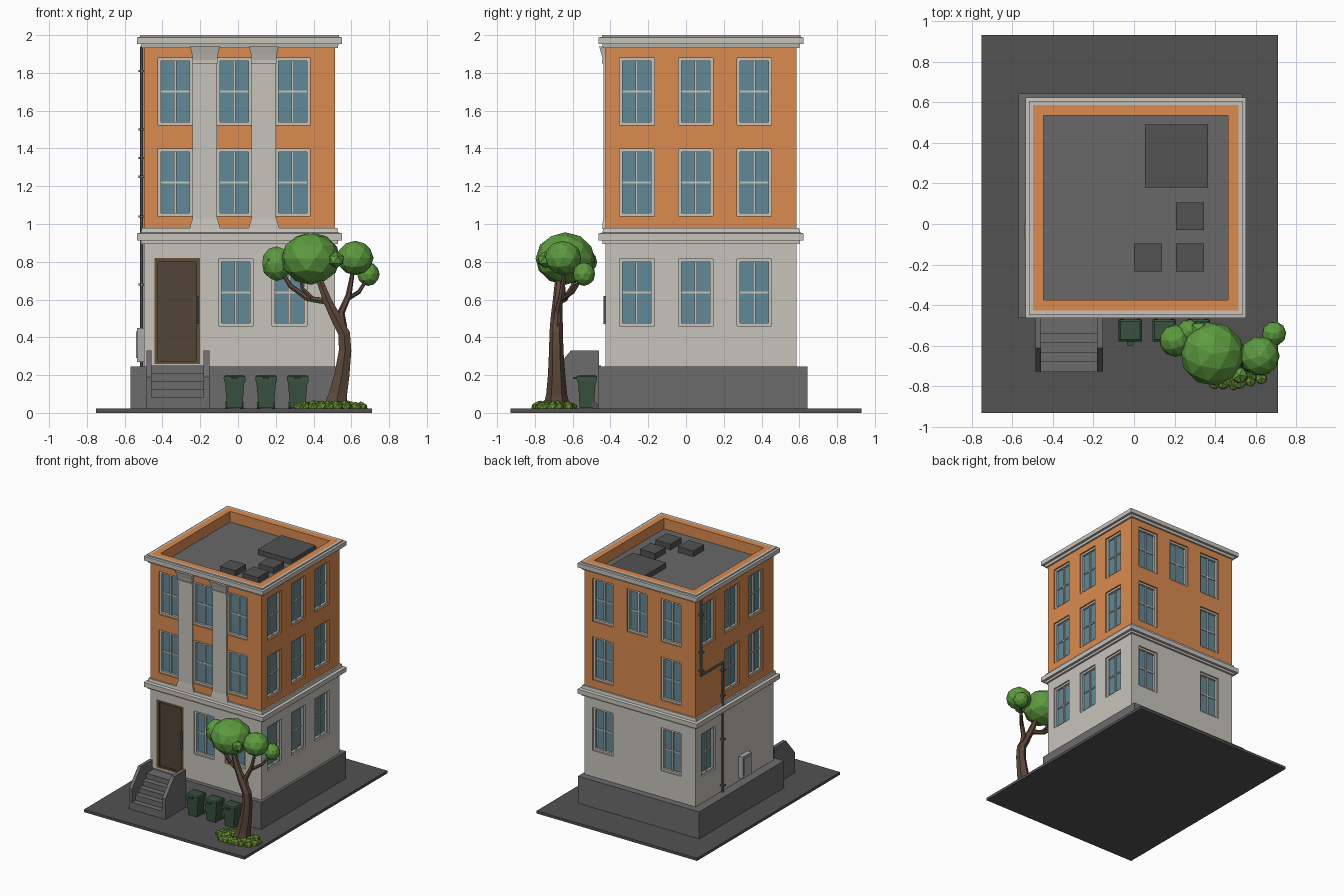
import bpy, bmesh, math, random
from mathutils import Vector, Matrix

if "Cube" in bpy.data.objects:
    bpy.data.objects.remove(bpy.data.objects["Cube"])

random.seed(4)
CX, CY, H = 0.0085, 0.08, 0.506          # building centre and half width


def mat(name, r, g, b):
    m = bpy.data.materials.new(name)
    m.diffuse_color = (r, g, b, 1)
    m.use_nodes = True
    m.node_tree.nodes["Principled BSDF"].inputs["Base Color"].default_value = m.diffuse_color
    return m


ORANGE = mat("orange", .70, .26, .08)
CREAM = mat("cream", .57, .55, .50)
ASPHALT = mat("asphalt", .085, .085, .085)
STONE = mat("stone", .15, .15, .15)
ROOF = mat("roof", .14, .14, .14)
GLASS = mat("glass", .12, .25, .31)
WOOD = mat("door_brown", .085, .06, .04)
WOOD2 = mat("frame_brown", .12, .075, .035)
PIPE = mat("pipe", .12, .12, .13)
METAL = mat("metal", .4, .4, .4)
BARK = mat("bark", .11, .065, .045)
LEAF = mat("leaf", .11, .33, .05)
BUSH = mat("bush", .14, .29, .03)
BIN = mat("bin_green", .04, .085, .05)


def finish(name, bm, m):
    bmesh.ops.recalc_face_normals(bm, faces=bm.faces)
    me = bpy.data.meshes.new(name)
    bm.to_mesh(me)
    bm.free()
    ob = bpy.data.objects.new(name, me)
    bpy.context.collection.objects.link(ob)
    if m:
        me.materials.append(m)
    return ob


def loft(bm, rings, closed=False):
    """Skin equal-length rings of points; cap the ends, or close the loop."""
    vs = [[bm.verts.new(p) for p in r] for r in rings]
    n = len(vs[0])
    pairs = list(zip(vs, vs[1:])) + ([(vs[-1], vs[0])] if closed else [])
    for a, b in pairs:
        for i in range(n):
            bm.faces.new((a[i], a[(i + 1) % n], b[(i + 1) % n], b[i]))
    if not closed:
        bm.faces.new(vs[0])
        bm.faces.new(vs[-1])


def rect(x0, x1, y0, y1, z):
    return [(x0, y0, z), (x1, y0, z), (x1, y1, z), (x0, y1, z)]


def boxes(name, items, m):
    bm = bmesh.new()
    for x0, x1, y0, y1, z0, z1 in items:
        loft(bm, [rect(x0, x1, y0, y1, z0), rect(x0, x1, y0, y1, z1)])
    return finish(name, bm, m)


def square(h, z):
    return rect(CX - h, CX + h, CY - h, CY + h, z)


def tube(name, pts, radii, m, res=1):
    cu = bpy.data.curves.new(name, 'CURVE')
    cu.dimensions, cu.bevel_depth, cu.bevel_resolution = '3D', 1, res
    cu.use_fill_caps = True
    sp = cu.splines.new('POLY')
    sp.points.add(len(pts) - 1)
    sp.use_smooth = False
    for p, co, r in zip(sp.points, pts, radii):
        p.co, p.radius = (*co, 1), r
    cu.materials.append(m)
    ob = bpy.data.objects.new(name, cu)
    bpy.context.collection.objects.link(ob)
    bpy.ops.object.select_all(action='DESELECT')
    ob.select_set(True)
    bpy.context.view_layer.objects.active = ob
    bpy.ops.object.convert(target='MESH')


def side(k, u0, u1, d0, d1, z0, z1):
    """Box on wall k (front, right, back, left): u along, d outwards."""
    R = Matrix.Rotation(k * math.pi / 2, 2)
    a, b = R @ Vector((u0, -H - d0)), R @ Vector((u1, -H - d1))
    xs, ys = sorted((a.x + CX, b.x + CX)), sorted((a.y + CY, b.y + CY))
    return (*xs, *ys, z0, z1)


# ground, plinth
boxes("ground_slab", [(-.752, .71, -.93, .93, 0, .022)], ASPHALT)
boxes("plinth", [(-.57, .535, -.462, .642, .02, .245)], STONE)

# windows: (wall, row, column offsets)
U = (-.34, -.028, .281)
ROWS = ((.46, .815), (1.042, 1.397), (1.524, 1.878))
layout = [(0, 0, (-.021, .264)), (0, 1, U), (0, 2, U),
          (1, 0, U), (1, 1, U), (1, 2, U),
          (2, 0, (U[0], U[2])), (2, 1, (U[0], U[2])), (2, 2, U),
          (3, 0, U[:1]), (3, 1, U[1:]), (3, 2, U)]
cuts, frames, panes = [], [], []
for k, row, cols in layout:
    z0, z1 = ROWS[row]
    zm, w, t = (z0 + z1) / 2, .092, .016
    for u in cols:
        cuts.append(side(k, u - w, u + w, -.045, .05, z0, z1))
        panes.append(side(k, u - w, u + w, -.05, -.03, z0, z1))
        for s in (-1, 1):
            frames.append(side(k, u + s * w, u + s * (w - t), -.045, -.012, z0, z1))
        for a, b in ((z0, z0 + t), (z1 - t, z1)):
            frames.append(side(k, u - w + t, u + w - t, -.045, -.012, a, b))
        frames.append(side(k, u - .007, u + .007, -.045, -.02, z0 + t, z1 - t))
        for s in (-1, 1):
            frames.append(side(k, u + s * .007, u + s * (w - t), -.045, -.023, zm - .005, zm + .005))
boxes("window_frames", frames, CREAM)
boxes("window_glass", panes, GLASS)

# walls with window, door and roof openings
cuts.append((-.443, -.2, -.6, -.386, .26, .82))
cuts.append((CX - .454, CX + .454, CY - .454, CY + .454, 1.91, 2.1))
cutter = boxes("opening_cutter", cuts, None)
cutter.hide_render = True
for name, z0, z1, m in (("lower_walls", .245, .93, CREAM), ("upper_walls", .93, 2.0, ORANGE)):
    bm = bmesh.new()
    loft(bm, [square(H, z0), square(H, z1)])
    ob = finish(name, bm, m)
    mod = ob.modifiers.new("openings", 'BOOLEAN')
    mod.operation, mod.solver, mod.object = 'DIFFERENCE', 'EXACT', cutter
    bpy.context.view_layer.objects.active = ob
    bpy.ops.object.modifier_apply(modifier=mod.name)
bpy.data.objects.remove(cutter)

# stepped cornices running round the building
for name, prof in (("lower_cornice", [(.016, .895), (.016, .913), (.037, .913), (.037, .95), (.016, .955), (.012, .98)]),
                   ("upper_cornice", [(.014, 1.933), (.018, 1.953), (.037, 1.953), (.037, 1.988), (.02, 1.99), (.02, 2.0)])):
    bm = bmesh.new()
    rings = [square(H + o, z) for o, z in prof]
    loft(bm, [square(H - .003, prof[0][1])] + rings + [square(H - .003, prof[-1][1])], closed=True)
    finish(name, bm, CREAM)

# flat roof and roof boxes
boxes("roof_deck", [(CX - .455, CX + .455, CY - .455, CY + .455, 1.90, 1.913)], ROOF)
boxes("roof_hatch", [(.054, .365, .18, .49, 1.91, 1.955)], ASPHALT)
boxes("roof_vents", [(.207, .345, -.03, .105, 1.91, 1.96), (.207, .345, -.235, -.095, 1.91, 1.96),
                     (0, .138, -.235, -.095, 1.91, 1.96)], ASPHALT)

# front pilasters with flared base and capital
bm = bmesh.new()
for x in (-.175, .137):
    loft(bm, [rect(x - w, x + w, CY - H - d, CY - H + .01, z) for z, w, d in
              ((.975, .08, .018), (1.0, .075, .016), (1.03, .065, .012), (1.85, .065, .012), (1.85, .067, .02),
               (1.868, .067, .02), (1.868, .065, .014), (1.9, .069, .022), (1.94, .079, .034))])
finish("pilasters", bm, CREAM)

# door
boxes("door_frame", [(-.443, -.423, -.4, -.415 - .01, .26, .82), (-.22, -.2, -.4, -.425, .26, .82),
                     (-.423, -.22, -.4, -.425, .80, .82), (-.423, -.22, -.4, -.425, .26, .275)], WOOD2)
boxes("door_panel", [(-.43, -.21, -.41, -.38, .265, .81)], WOOD)
boxes("door_handle", [(-.216, -.206, -.437, -.42, .47, .62)], ASPHALT)

# entrance steps and side walls
boxes("steps", [(-.46, -.18, -.54 - i * .047, -.45, .02, .25 - i * .042) for i in range(5)], STONE)
bm = bmesh.new()
for x0, x1 in ((-.485, -.457), (-.182, -.152)):
    loft(bm, [[(x, y, z) for y, z in ((-.46, .02), (-.46, .33), (-.61, .33), (-.727, .19), (-.727, .02))] for x in (x0, x1)])
finish("step_side_walls", bm, STONE)

# drain pipe with brackets and meter box on the left wall
px = CX - H - .012
tube("drain_pipe", [(px, .53, 1.94), (px, .53, 1.31), (px, .25, 1.31), (px, .25, .24)], [.01] * 4, PIPE)
boxes("pipe_brackets", [(px - .018, px + .015, y - .015, y + .015, z - .006, z + .006)
                        for y, z in ((.53, 1.81), (.53, 1.5), (.53, 1.35), (.25, 1.25), (.25, 1.04), (.25, .68), (.25, .3))], PIPE)
boxes("meter_box", [(-.535, -.49, -.09, .025, .27, .45), (-.54, -.53, -.072, .007, .29, .43)], METAL)

# wheeled bins
for i, x in enumerate((-.018, .149, .316)):
    bm = bmesh.new()
    loft(bm, [rect(x - w, x + w, -.525 - d, -.525 + d, z) for z, w, d in
              ((.025, .04, .038), (.165, .052, .046), (.165, .057, .052), (.18, .057, .052))])
    loft(bm, [rect(x - w, x + w, -.525 - d, -.525 + d, z) for z, w, d in ((.18, .058, .055), (.192, .057, .054), (.2, .048, .044))])
    loft(bm, [rect(x - .016, x + .016, -.598, -.575, z) for z in (.18, .19)])
    finish(f"bin_{i + 1}", bm, BIN)
    bm = bmesh.new()
    for s in (-1, 1):
        bmesh.ops.create_cone(bm, cap_ends=True, segments=10, radius1=.018, radius2=.018, depth=.015,
                              matrix=Matrix.Translation((x + s * .04, -.485, .04)) @ Matrix.Rotation(math.pi / 2, 4, 'Y'))
    finish(f"bin_wheels_{i + 1}", bm, ASPHALT)

# tree trunk and branches
tube("trunk", [(.515, -.685, .02), (.53, -.685, .1), (.55, -.685, .2), (.567, -.687, .33), (.562, -.687, .42),
               (.52, -.685, .5), (.475, -.68, .59), (.44, -.675, .68), (.41, -.67, .77)],
     [.075, .055, .046, .038, .036, .032, .026, .021, .016], BARK)
tube("branch_right", [(.56, -.687, .42), (.545, -.68, .53), (.585, -.66, .62), (.61, -.64, .76)], [.024, .02, .016, .01], BARK)
tube("branch_right_low", [(.575, -.665, .6), (.64, -.6, .64), (.69, -.55, .72)], [.012, .011, .008], BARK)
tube("branch_left", [(.475, -.68, .59), (.37, -.64, .605), (.28, -.6, .67), (.22, -.575, .76)], [.02, .016, .013, .009], BARK)
tube("branch_mid", [(.4, -.65, .6), (.34, -.65, .66), (.33, -.65, .74)], [.013, .011, .008], BARK)


def clump(bm, x, y, z, r, sub, squash=1.0):
    M = (Matrix.Translation((x, y, z)) @ Matrix.Diagonal((1, 1, squash, 1))
         @ Matrix.Rotation(random.uniform(0, 6), 4, 'Z'))
    bmesh.ops.create_icosphere(bm, subdivisions=sub, radius=r, matrix=M)


# faceted foliage
bm = bmesh.new()
for x, y, z, r, sub, q in ((.385, -.64, .817, .158, 2, .88), (.205, -.575, .79, .08, 2, 1.15), (.27, -.53, .8, .06, 2, 1),
                           (.62, -.65, .82, .098, 2, .93), (.69, -.54, .735, .06, 2, 1.05), (.52, -.745, .81, .045, 1, 1),
                           (.14 + .04, -.6, .79, .05, 1, 1), (.32, -.53, .82, .055, 1, 1)):
    clump(bm, x, y, z, r, sub, q)
finish("foliage", bm, LEAF)

# low bushes round the trunk
bm = bmesh.new()
for i in range(44):
    a, f = i * 2.4, math.sqrt((i + 8) / 52)
    clump(bm, .49 + .18 * f * math.cos(a), -.70 + .105 * f * math.sin(a), .03 + .016 * (1 - f),
          random.uniform(.024, .036), 1, .85)
finish("bushes", bm, BUSH)
